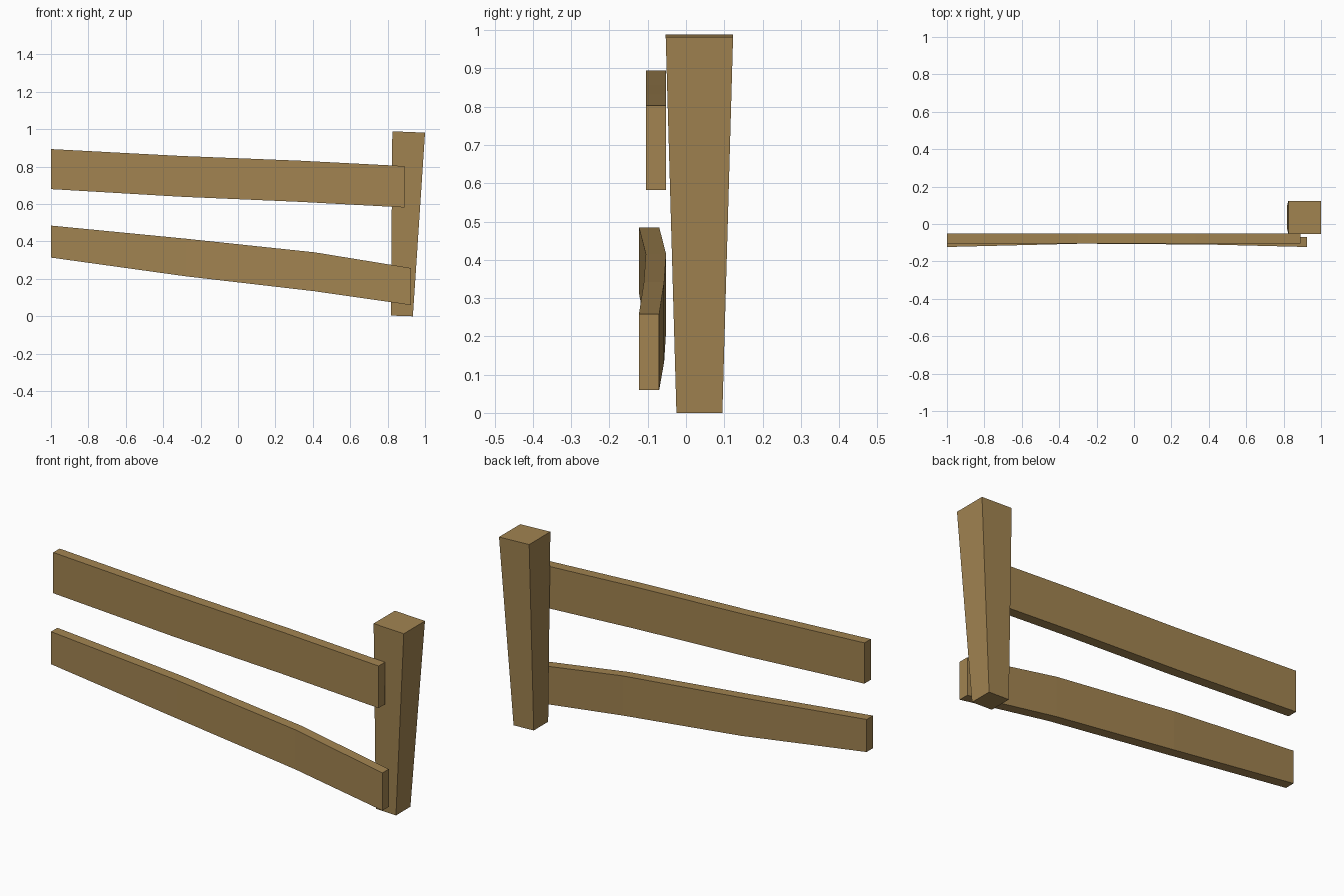
import bpy

if "Cube" in bpy.data.objects:
    bpy.data.objects.remove(bpy.data.objects["Cube"])

wood = bpy.data.materials.new("brown_wood")
wood.diffuse_color = (0.36, 0.23, 0.082, 1)
wood.use_nodes = True
wood.node_tree.nodes["Principled BSDF"].inputs["Base Color"].default_value = wood.diffuse_color


def loft(name, rings):
    """Skin a list of four-cornered rings into a closed, flat-shaded beam."""
    verts = [v for ring in rings for v in ring]
    faces = [(3, 2, 1, 0), tuple(range(len(verts) - 4, len(verts)))]
    for k in range(0, len(verts) - 4, 4):
        for i in range(4):
            j = (i + 1) % 4
            faces.append((k + i, k + j, k + 4 + j, k + 4 + i))
    mesh = bpy.data.meshes.new(name)
    mesh.from_pydata(verts, [], faces)
    mesh.materials.append(wood)
    obj = bpy.data.objects.new(name, mesh)
    bpy.context.collection.objects.link(obj)


def rail(name, sections, thick=0.053):
    """Each section: x, bottom z, top z, front y."""
    loft(name, [[(x, y, z0), (x, y + thick, z0), (x, y + thick, z1), (x, y, z1)]
                for x, z0, z1, y in sections])


def post_ring(x0, x1, y0, y1, z0, z1):
    return [(x0, y0, z0), (x1, y0, z1), (x1, y1, z1), (x0, y1, z0)]


# Post, wider at the top and slightly tilted at both ends
loft("post", [post_ring(0.818, 0.935, -0.025, 0.095, 0.004, 0.0),
              post_ring(0.825, 1.0, -0.053, 0.123, 0.989, 0.982)])

# Upper rail, sagging to the right
rail("upper_rail", [(-1.0, 0.68, 0.894, -0.105), (-0.3, 0.639, 0.857, -0.105),
                    (0.33, 0.612, 0.832, -0.105), (0.89, 0.582, 0.803, -0.105)])

# Lower rail, sagging more and bowed toward the post
rail("lower_rail", [(-1.0, 0.314, 0.485, -0.123), (-0.28, 0.214, 0.415, -0.105),
                    (0.41, 0.134, 0.342, -0.110), (0.925, 0.06, 0.258, -0.123)])

# Consistent outward normals
import bmesh
for obj in bpy.context.collection.objects:
    bm = bmesh.new()
    bm.from_mesh(obj.data)
    bmesh.ops.recalc_face_normals(bm, faces=bm.faces)
    bm.to_mesh(obj.data)
    bm.free()
